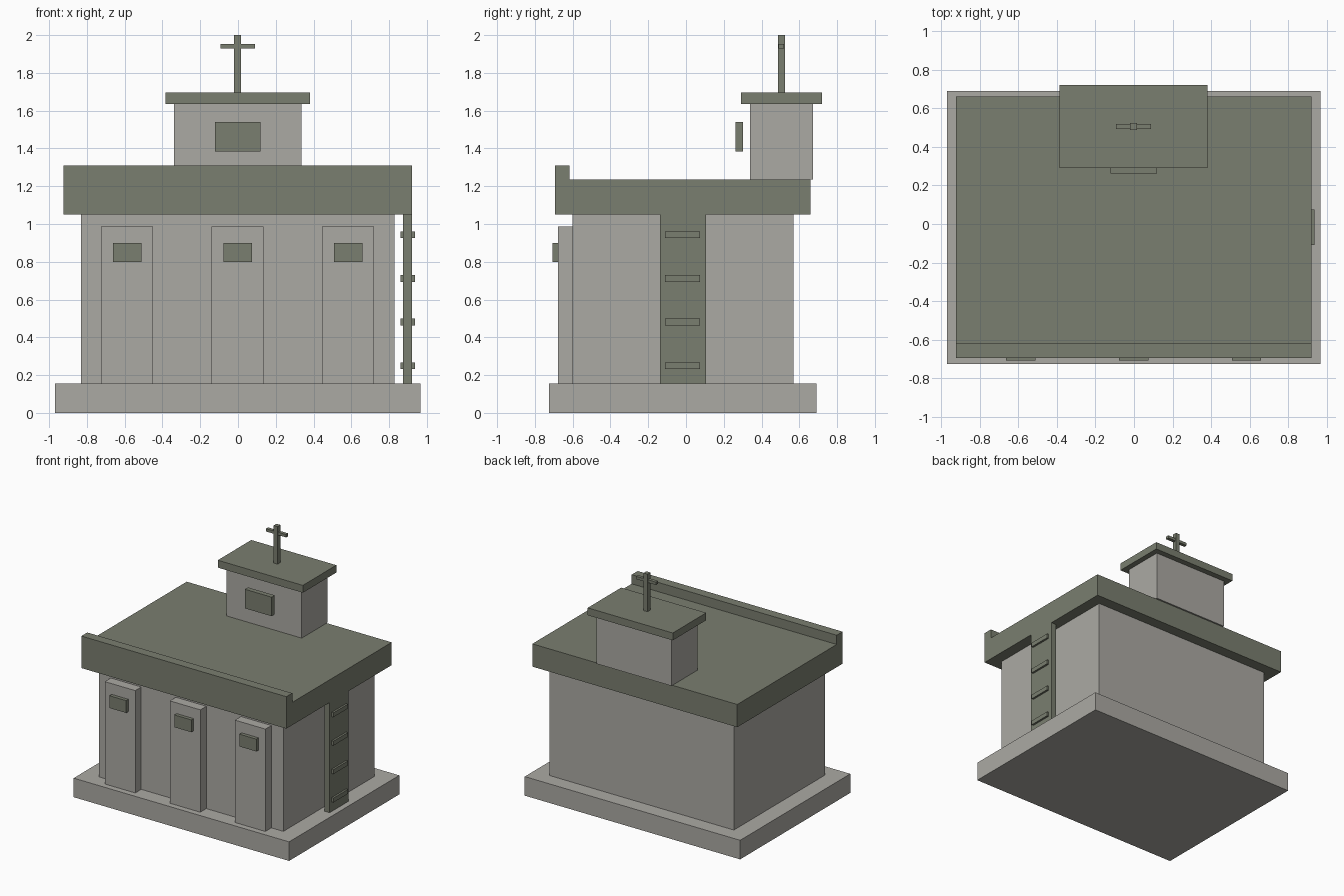
import bpy
import bmesh

cube = bpy.data.objects.get("Cube")
if cube:
    bpy.data.objects.remove(cube, do_unlink=True)


def material(name, rgb):
    mat = bpy.data.materials.new(name)
    mat.use_nodes = True
    colour = (*rgb, 1.0)
    mat.diffuse_color = colour
    mat.node_tree.nodes["Principled BSDF"].inputs["Base Color"].default_value = colour
    return mat


STONE = material("pale stone", (0.41, 0.40, 0.37))
GREEN = material("grey green", (0.195, 0.21, 0.16))


def prism(name, profile, x, mat):
    """Extrude a (y, z) profile along x."""
    bm = bmesh.new()
    face = bm.faces.new([bm.verts.new((x[0], y, z)) for y, z in profile])
    moved = bmesh.ops.extrude_face_region(bm, geom=[face])["geom"]
    verts = [v for v in moved if isinstance(v, bmesh.types.BMVert)]
    bmesh.ops.translate(bm, verts=verts, vec=(x[1] - x[0], 0, 0))
    bmesh.ops.recalc_face_normals(bm, faces=bm.faces)
    mesh = bpy.data.meshes.new(name)
    bm.to_mesh(mesh)
    bm.free()
    mesh.materials.append(mat)
    obj = bpy.data.objects.new(name, mesh)
    bpy.context.scene.collection.objects.link(obj)
    return obj


def box(name, x, y, z, mat):
    profile = [(y[0], z[0]), (y[1], z[0]), (y[1], z[1]), (y[0], z[1])]
    return prism(name, profile, x, mat)


BASE_TOP, EAVES, ROOF_TOP = 0.155, 1.05, 1.235

# Plinth and main hall
box("plinth", (-0.97, 0.967), (-0.725, 0.69), (0, BASE_TOP), STONE)
box("hall_walls", (-0.83, 0.828), (-0.6, 0.57), (BASE_TOP, EAVES), STONE)

# Flat roof with a raised front parapet
roof = [(-0.693, EAVES), (0.66, EAVES), (0.66, ROOF_TOP),
        (-0.617, ROOF_TOP), (-0.617, 1.31), (-0.693, 1.31)]
prism("roof", roof, (-0.923, 0.92), GREEN)

# Front buttresses, each with a small panel
for side, cx in (("right", -0.587), ("middle", -0.002), ("left", 0.583)):
    box(f"buttress_{side}", (cx - 0.137, cx + 0.137), (-0.677, -0.6),
        (BASE_TOP, 0.987), STONE)
    box(f"panel_{side}", (cx - 0.076, cx + 0.076), (-0.706, -0.677),
        (0.8, 0.9), GREEN)

# Ladder board and rungs on the left side
box("ladder_board", (0.873, 0.92), (-0.138, 0.107), (BASE_TOP, EAVES), GREEN)
for i in range(4):
    z = 0.25 + i * 0.231
    box(f"ladder_rung_{i + 1}", (0.859, 0.936), (-0.11, 0.075),
        (z - 0.018, z + 0.018), GREEN)

# Rear turret with cap and window shutter
box("turret_walls", (-0.34, 0.335), (0.34, 0.673), (ROOF_TOP, 1.635), STONE)
box("turret_cap", (-0.385, 0.38), (0.29, 0.72), (1.635, 1.695), GREEN)
box("turret_window", (-0.122, 0.119), (0.262, 0.302), (1.385, 1.54), GREEN)

# Rooftop cross
box("cross_post", (-0.02, 0.016), (0.486, 0.523), (1.695, 2.0), GREEN)
box("cross_arm", (-0.093, 0.089), (0.491, 0.518), (1.93, 1.953), GREEN)
